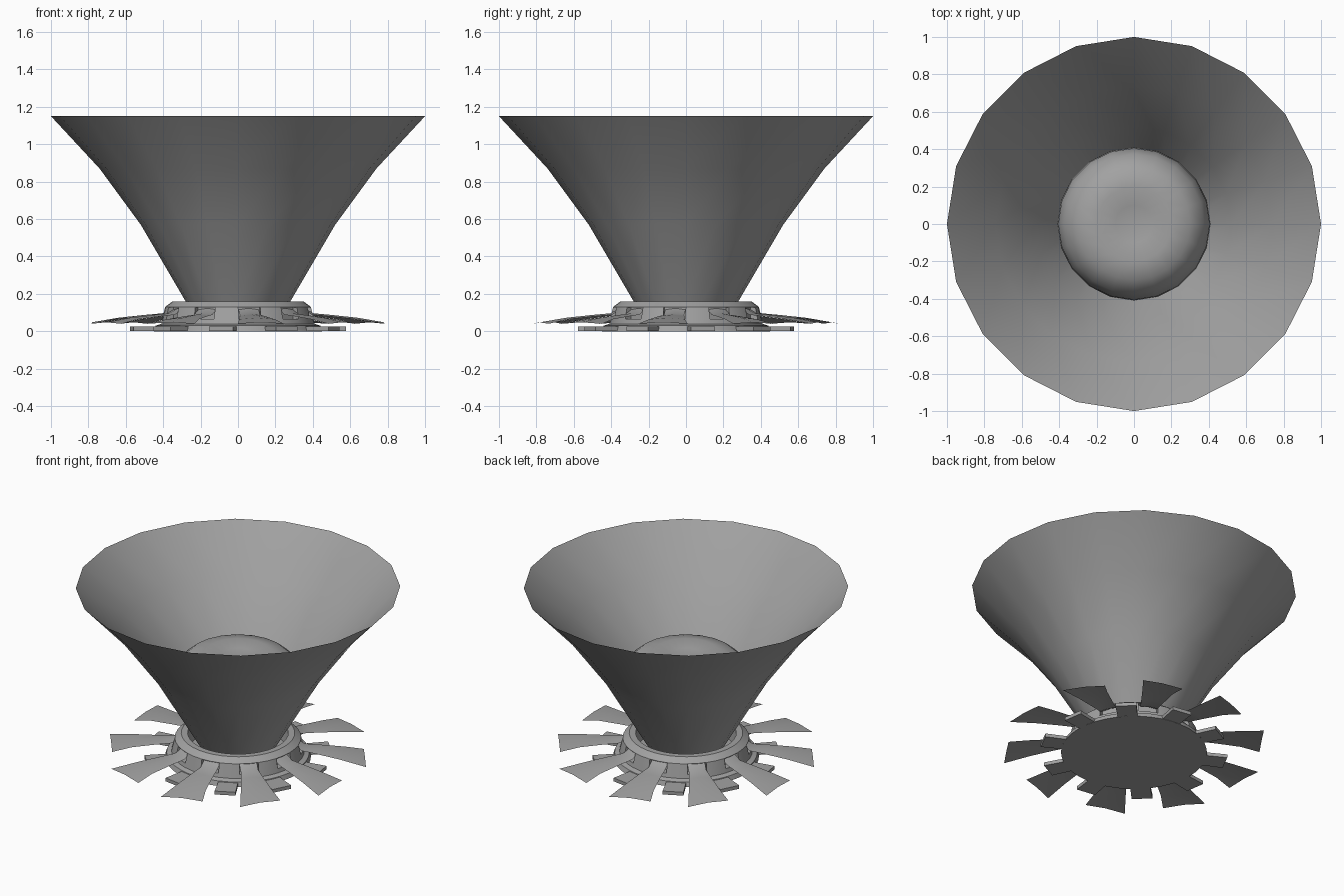
import bpy, bmesh, math
from mathutils import Matrix

if "Cube" in bpy.data.objects:
    bpy.data.objects.remove(bpy.data.objects["Cube"])

grey = bpy.data.materials.new("mid grey")
grey.diffuse_color = (0.36, 0.36, 0.36, 1)
grey.use_nodes = True
grey.node_tree.nodes["Principled BSDF"].inputs["Base Color"].default_value = grey.diffuse_color


def make(name, bm, smooth=40):
    mesh = bpy.data.meshes.new(name)
    bm.to_mesh(mesh)
    bm.free()
    mesh.materials.append(grey)
    ob = bpy.data.objects.new(name, mesh)
    bpy.context.collection.objects.link(ob)
    bpy.ops.object.select_all(action='DESELECT')
    ob.select_set(True)
    bpy.context.view_layer.objects.active = ob
    if smooth:
        bpy.ops.object.shade_smooth_by_angle(angle=math.radians(smooth))
    return ob


def lathe(name, profile, sides, smooth=40):
    """Spin an (r, z) profile around the z axis."""
    bm = bmesh.new()
    vs = [bm.verts.new((r, 0, z)) for r, z in profile]
    es = [bm.edges.new(p) for p in zip(vs, vs[1:])]
    bmesh.ops.spin(bm, geom=vs + es, cent=(0, 0, 0), axis=(0, 0, 1),
                   angle=2 * math.pi, steps=sides)
    bmesh.ops.remove_doubles(bm, verts=bm.verts, dist=0.0005)
    bmesh.ops.recalc_face_normals(bm, faces=bm.faces)
    return make(name, bm, smooth)


def radial(name, build, start, smooth=30):
    """Repeat a part built along +x ten times around z."""
    bm = bmesh.new()
    for k in range(10):
        old = set(bm.verts)
        build(bm)
        new = [v for v in bm.verts if v not in old]
        turn = Matrix.Rotation(math.radians(start + 36 * k), 3, 'Z')
        bmesh.ops.rotate(bm, verts=new, cent=(0, 0, 0), matrix=turn)
    return make(name, bm, smooth)


def prism(bm, outline, z0, z1):
    low = [bm.verts.new((x, y, z0)) for x, y in outline]
    top = [bm.verts.new((x, y, z1)) for x, y in outline]
    bm.faces.new(low[::-1])
    bm.faces.new(top)
    n = len(low)
    for i in range(n):
        j = (i + 1) % n
        bm.faces.new((low[i], low[j], top[j], top[i]))


def blade(bm):
    # thin flared sheet, gently drooping, with a notched tip
    rows = [(0.36, 0.055, 0.115), (0.41, 0.055, 0.088), (0.50, 0.07, 0.08),
            (0.65, 0.097, 0.064), (0.79, 0.13, 0.040)]
    grid = []
    for i, (r, w, z) in enumerate(rows):
        tip = i == len(rows) - 1
        grid.append([bm.verts.new((r + (0.025 * -s if tip else 0), s * w,
                                   z + (0.008 if s == 0 else 0)))
                     for s in (-1, 0, 1)])
    for a, b in zip(grid, grid[1:]):
        for j in range(2):
            bm.faces.new((a[j], b[j], b[j + 1], a[j + 1]))


def tab(bm):
    prism(bm, [(0.40, -0.06), (0.575, -0.065), (0.575, 0.065), (0.40, 0.06)],
          0.002, 0.025)


def pocket(bm):
    prism(bm, [(0.355, -0.06), (0.5, -0.06), (0.5, 0.06), (0.355, 0.06)],
          0.065, 0.128)


# flared open funnel
lathe("funnel", [(0.215, 0.05), (0.28, 0.16), (0.52, 0.57), (0.74, 0.87),
                 (1.0, 1.15)], 20, 60)

# rounded core inside the funnel, dimpled on top
lathe("core", [(0.40, 0.37), (0.41, 0.42), (0.405, 0.53), (0.375, 0.625),
               (0.30, 0.69), (0.20, 0.71), (0.10, 0.69), (0, 0.68)], 20, 60)

# base dish with a raised rim, cut by ten pockets
base = lathe("base_ring", [(0, 0), (0.45, 0), (0.44, 0.03), (0.41, 0.04),
                           (0.39, 0.13), (0.35, 0.16), (0.31, 0.16),
                           (0.30, 0.05), (0, 0.05)], 40, 25)
cutter = radial("pocket_cutter", pocket, 27, 0)
cutter.hide_render = True
cutter.hide_set(True)
cut = base.modifiers.new("pockets", 'BOOLEAN')
cut.operation = 'DIFFERENCE'
cut.object = cutter
cut.solver = 'EXACT'

# long upper blades and short lower tabs between them
radial("blades", blade, 27, 30)
radial("lower_tabs", tab, 9, 0)
